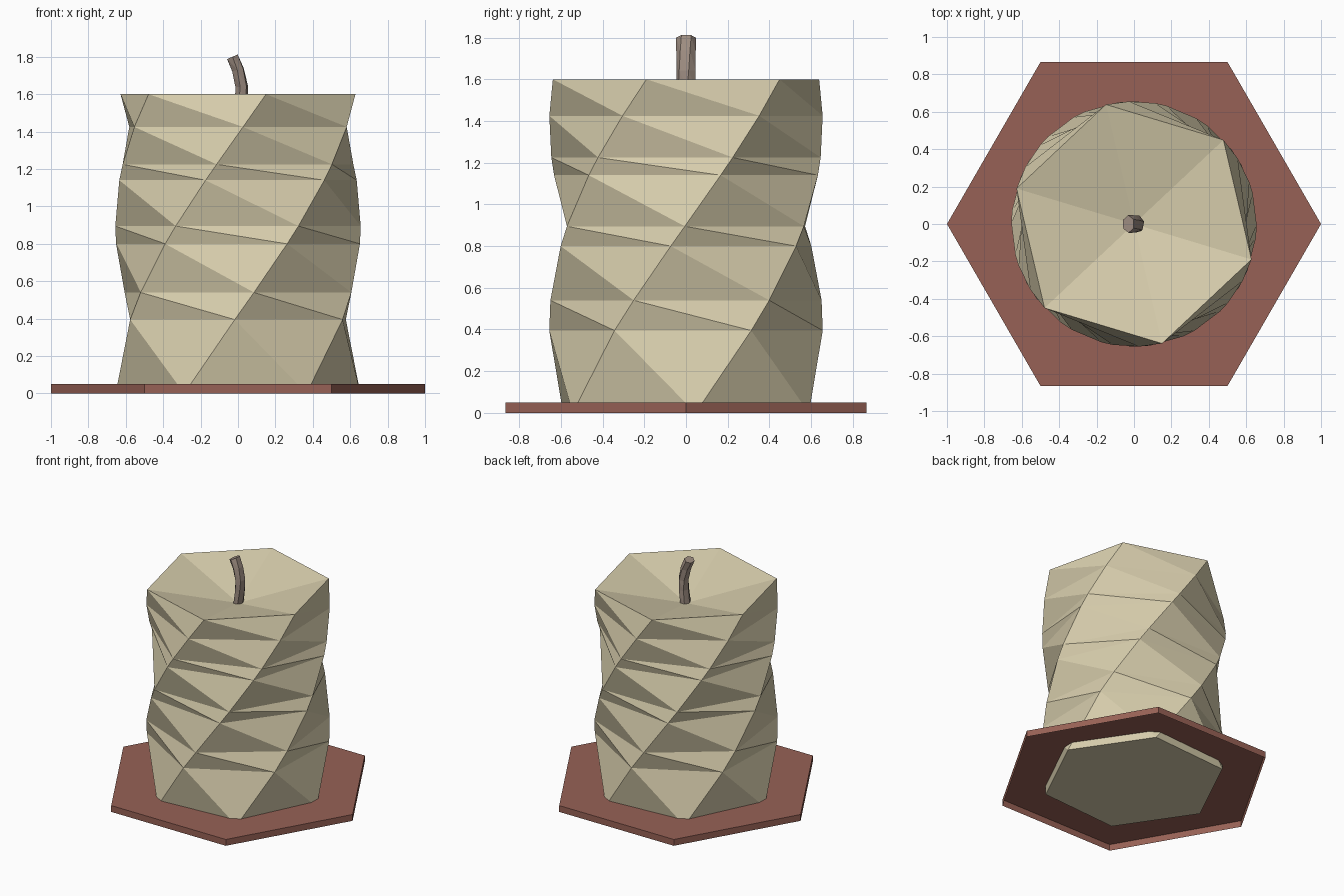
import bpy, math

if "Cube" in bpy.data.objects:
    bpy.data.objects.remove(bpy.data.objects["Cube"])


def material(name, rgb):
    m = bpy.data.materials.new(name)
    m.diffuse_color = (*rgb, 1.0)
    m.use_nodes = True
    m.node_tree.nodes["Principled BSDF"].inputs["Base Color"].default_value = m.diffuse_color
    return m


def make_object(name, verts, faces, mat):
    mesh = bpy.data.meshes.new(name)
    mesh.from_pydata(verts, [], faces)
    mesh.materials.append(mat)
    mesh.update()
    obj = bpy.data.objects.new(name, mesh)
    bpy.context.collection.objects.link(obj)
    return obj


def hexagon(z, rx, ry=None, turn=0.0, cx=0.0, tilt=0.0):
    """Six-point ring; tilt leans it along x."""
    ry = rx if ry is None else ry
    pts = []
    for k in range(6):
        a = math.radians(turn + 60 * k)
        x = rx * math.cos(a)
        pts.append((cx + x * math.cos(tilt), ry * math.sin(a), z + x * math.sin(tilt)))
    return pts


def wall(rings):
    """Triangles between stacked rings, split from upper left to lower right."""
    faces = []
    for r in range(rings - 1):
        lo, hi = 6 * r, 6 * (r + 1)
        for k in range(6):
            n = (k + 1) % 6
            faces += [(lo + k, lo + n, hi + k), (lo + n, hi + n, hi + k)]
    return faces


cream = material("cream wax", (0.69, 0.62, 0.42))
brown = material("red brown", (0.31, 0.12, 0.092))
grey = material("wick grey brown", (0.34, 0.265, 0.22))

# Tray: hexagonal plate, open underneath
verts = hexagon(0, 1) + hexagon(0.05, 1)
faces = [(k, (k + 1) % 6, 6 + (k + 1) % 6, 6 + k) for k in range(6)]
make_object("tray", verts, faces + [tuple(range(6, 12))], brown)

# Candle: twisted six-sided column with a dished top
levels = [0.0, 0.395, 0.54, 0.80, 0.895, 1.14, 1.225, 1.425, 1.60]
verts = [p for z in levels for p in hexagon(z, 0.656, turn=4 + 62 * z)]
faces = wall(len(levels)) + [tuple(range(5, -1, -1))]
top = 6 * (len(levels) - 1)
verts.append((0, 0, 1.45))
faces += [(top + k, top + (k + 1) % 6, len(verts) - 1) for k in range(6)]
make_object("candle", verts, faces, cream)

# Wick: bent, slightly twisted stub
path = [(0.0, 1.42, 0.0), (0.018, 1.56, 0.0), (0.02, 1.64, 0.1),
        (0.0, 1.73, 0.25), (-0.03, 1.80, 0.4)]  # x, z, tilt
verts = []
for i, (x, z, tilt) in enumerate(path):
    verts += hexagon(z, 0.035, 0.047, 8 * i, x, tilt)
last = 6 * (len(path) - 1)
faces = wall(len(path)) + [tuple(range(5, -1, -1)), tuple(range(last, last + 6))]
make_object("wick", verts, faces, grey)
